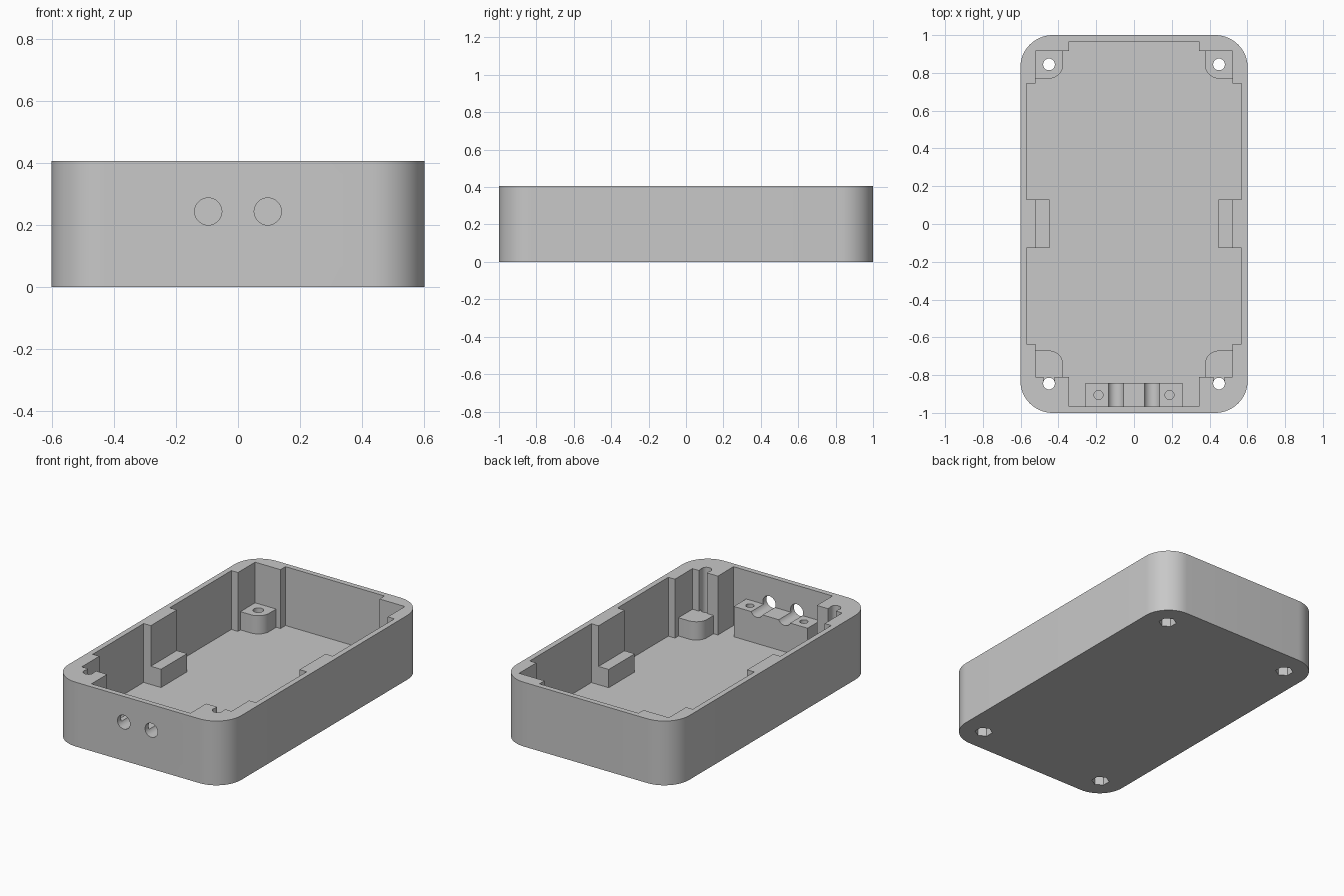
import bpy, bmesh, math
from mathutils import Matrix

cube = bpy.data.objects.get("Cube")
if cube:
    bpy.data.objects.remove(cube, do_unlink=True)

GREY = (0.58, 0.58, 0.58, 1)
plastic = bpy.data.materials.new("grey plastic")
plastic.use_nodes = True
plastic.diffuse_color = GREY
plastic.node_tree.nodes["Principled BSDF"].inputs["Base Color"].default_value = GREY

HEIGHT, FLOOR, SHELF, CLAMP_TOP = 0.405, 0.034, 0.149, 0.225
HOLE_X, HOLE_Y = 0.45, 0.845
CABLE_X, CABLE_Z = 0.096, 0.243


def finish(name, bm):
    bmesh.ops.recalc_face_normals(bm, faces=bm.faces)
    mesh = bpy.data.meshes.new(name)
    bm.to_mesh(mesh)
    bm.free()
    mesh.materials.append(plastic)
    obj = bpy.data.objects.new(name, mesh)
    bpy.context.collection.objects.link(obj)
    return obj


def prism(name, points, z0, z1):
    bm = bmesh.new()
    face = bm.faces.new([bm.verts.new((x, y, z0)) for x, y in points])
    top = bmesh.ops.extrude_face_region(bm, geom=[face], use_keep_orig=True)
    verts = [v for v in top["geom"] if isinstance(v, bmesh.types.BMVert)]
    bmesh.ops.translate(bm, verts=verts, vec=(0, 0, z1 - z0))
    return finish(name, bm)


def box(name, x0, x1, y0, y1, z0, z1):
    return prism(name, [(x0, y0), (x1, y0), (x1, y1), (x0, y1)], z0, z1)


def cylinder(name, centre, radius, length, sides=32, along_y=False):
    bm = bmesh.new()
    turn = Matrix.Rotation(math.pi / 2, 4, "X") if along_y else Matrix()
    bmesh.ops.create_cone(bm, cap_ends=True, segments=sides, radius1=radius,
                          radius2=radius, depth=length,
                          matrix=Matrix.Translation(centre) @ turn)
    return finish(name, bm)


def arc(cx, cy, radius, start, steps=16):
    return [(cx + radius * math.cos(a), cy + radius * math.sin(a))
            for a in (math.radians(start + 90 * i / steps) for i in range(steps + 1))]


def cut(obj, cutters):
    bpy.context.view_layer.objects.active = obj
    for cutter in cutters:
        mod = obj.modifiers.new("cut", "BOOLEAN")
        mod.operation, mod.solver, mod.object = "DIFFERENCE", "EXACT", cutter
        bpy.ops.object.modifier_apply(modifier=mod.name)


# Outer case with rounded vertical corners
R, CX, CY = 0.172, 0.43, 0.828
outline = (arc(CX, CY, R, 0) + arc(-CX, CY, R, 90)
           + arc(-CX, -CY, R, 180) + arc(CX, -CY, R, 270))
case = prism("case", outline, 0, HEIGHT)

# Stepped cavity, one half mirrored to the other
half = [(0.345, 0.966), (0.345, 0.916), (0.522, 0.916), (0.522, 0.745),
        (0.568, 0.745), (0.568, 0.131), (0.518, 0.131), (0.518, -0.128),
        (0.568, -0.128), (0.568, -0.635), (0.522, -0.635), (0.522, -0.81),
        (0.345, -0.81), (0.345, -0.966)]
cavity = prism("cavity_cutter", half + [(-x, y) for x, y in reversed(half)],
               FLOOR, HEIGHT + 0.1)

# Screw holes, nut pockets and the slots that open the front holes
screws, nuts, slots = [], [], []
for side in (1, -1):
    x = side * HOLE_X
    for y in (HOLE_Y, -HOLE_Y):
        screws.append(cylinder("screw_cutter", (x, y, 0.25), 0.031, 0.8))
        nuts.append(cylinder("nut_cutter", (x, y, 0), 0.052, 0.17, 6))
    slots.append(box("slot_cutter", x - 0.028, x + 0.028, -HOLE_Y, -0.8,
                     SHELF, HEIGHT + 0.1))

# Cable channels through the front wall and over the clamp
cables = [cylinder("cable_cutter", (s * CABLE_X, -0.92, CABLE_Z), 0.0438, 0.3, 40, True)
          for s in (1, -1)]
cut(case, [cavity] + screws + nuts + slots + cables)
parts = [case]

# Corner bosses and side ledges
B = 0.075
for side, label in ((1, "left"), (-1, "right")):
    back = arc(HOLE_X, HOLE_Y, B, 180) + [(0.53, 0.77), (0.53, 0.925), (0.375, 0.925)]
    front = arc(HOLE_X, -0.745, B, 90) + [(0.375, -0.815), (0.53, -0.815), (0.53, -0.67)]
    for where, shape in (("back", back), ("front", front)):
        boss = prism(f"{where}_{label}_boss", [(side * x, y) for x, y in shape],
                     FLOOR - 0.01, SHELF)
        cut(boss, screws + nuts)
        parts.append(boss)
    xs = sorted((side * 0.447, side * 0.53))
    parts.append(box(f"{label}_ledge", *xs, -0.128, 0.131, FLOOR - 0.01, SHELF))

# Cable clamp block with two pilot holes
clamp = box("cable_clamp", -0.257, 0.257, -0.97, -0.843, FLOOR - 0.01, CLAMP_TOP)
pilots = [cylinder("pilot_cutter", (s * 0.188, -0.905, 0.25), 0.024, 0.28)
          for s in (1, -1)]
cut(clamp, cables + pilots)
parts.append(clamp)

# Remove the cutters, then smooth the curved walls
for cutter in [cavity] + screws + nuts + slots + cables + pilots:
    bpy.data.objects.remove(cutter, do_unlink=True)
bpy.context.view_layer.update()
bpy.ops.object.select_all(action="DESELECT")
for part in parts:
    part.select_set(True)
bpy.context.view_layer.objects.active = case
bpy.ops.object.shade_smooth_by_angle(angle=math.radians(30))
